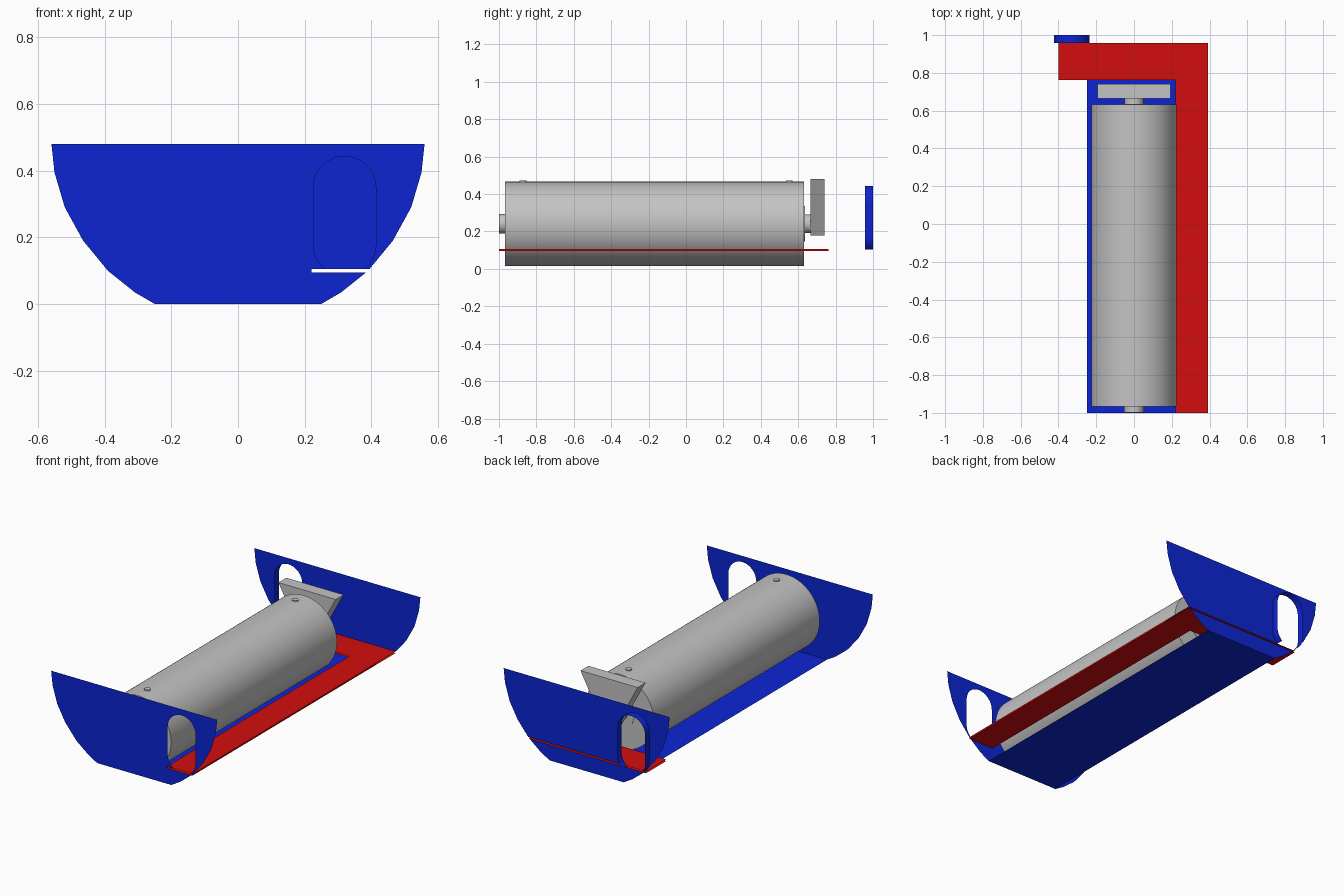
import bpy, bmesh, math
from mathutils import Matrix, Vector

if "Cube" in bpy.data.objects:
    bpy.data.objects.remove(bpy.data.objects["Cube"])


def material(name, rgb):
    m = bpy.data.materials.new(name)
    m.diffuse_color = (*rgb, 1)
    m.use_nodes = True
    m.node_tree.nodes["Principled BSDF"].inputs["Base Color"].default_value = m.diffuse_color
    return m


BLUE = material("hull blue", (0.004, 0.018, 0.65))
RED = material("walkway red", (0.65, 0.004, 0.004))
GREY = material("metal grey", (0.55, 0.55, 0.55))


def make(name, mat, faces):
    """Build a mesh from a list of polygons (lists of 3D points)."""
    bm = bmesh.new()
    for f in faces:
        bm.faces.new([bm.verts.new(p) for p in f])
    bmesh.ops.remove_doubles(bm, verts=bm.verts, dist=1e-5)
    return finish(name, mat, bm)


def finish(name, mat, bm):
    me = bpy.data.meshes.new(name)
    bm.to_mesh(me)
    bm.free()
    me.materials.append(mat)
    ob = bpy.data.objects.new(name, me)
    bpy.context.collection.objects.link(ob)
    return ob


def cylinder(name, radius, start, end, sides=64):
    a, b = Vector(start), Vector(end)
    rot = (b - a).to_track_quat('Z', 'Y').to_matrix().to_4x4()
    bm = bmesh.new()
    bmesh.ops.create_cone(bm, cap_ends=True, segments=sides, radius1=radius,
                          radius2=radius, depth=(b - a).length,
                          matrix=Matrix.Translation((a + b) / 2) @ rot)
    ob = finish(name, GREY, bm)
    bpy.ops.object.select_all(action='DESELECT')
    ob.select_set(True)
    bpy.context.view_layer.objects.active = ob
    bpy.ops.object.shade_smooth_by_angle(angle=math.radians(35))
    return ob


FRONT, BACK = -1.0, 0.957          # y of the end plates
LOW, HIGH = 0.095, 0.105           # walkway bottom and top
SIDE_LOW = [(0.25, 0.0), (0.31, 0.035), (0.385, LOW)]
SIDE_HIGH = [(0.395, HIGH), (0.465, 0.19), (0.52, 0.29), (0.551, 0.395), (0.56, 0.48)]


def mirror(pts):
    return [(-x, z) for x, z in reversed(pts)]


def doorway(cx, r=0.094, z_low=0.178, z_high=0.349, n=16):
    """Rounded doorway cut off at the walkway, from lower left over the top."""
    a = math.asin((HIGH - z_low) / r)
    low_n = 6
    right = [(r * math.cos(a * (1 - i / low_n)), z_low + r * math.sin(a * (1 - i / low_n)))
             for i in range(low_n + 1)]
    arch = [(r * math.cos(math.pi * i / n), z_high + r * math.sin(math.pi * i / n))
            for i in range(n + 1)]
    loop = right + arch + mirror(right)
    return [(cx + x, z) for x, z in reversed(loop)]


def at(y, pts):
    return [(x, y, z) for x, z in pts]


# front end plate with doorway and walkway slot
front = (SIDE_LOW + [(0.22, LOW), (0.22, HIGH)] + doorway(0.32)
         + SIDE_HIGH + mirror(SIDE_HIGH) + mirror(SIDE_LOW))
make("front_end_plate", BLUE, [at(FRONT, front)])

# back end plate, split by the walkway slot
door = doorway(-0.33)
upper = door + SIDE_HIGH + mirror(SIDE_HIGH)
make("back_end_plate", BLUE, [at(BACK, upper), at(BACK, SIDE_LOW + mirror(SIDE_LOW))])

# collar standing out around the back doorway
make("back_doorway_rim", BLUE,
     [[(p[0], BACK, p[1]), (q[0], BACK, q[1]), (q[0], 1, q[1]), (p[0], 1, p[1])]
      for p, q in zip(door, door[1:])])

# floor
make("floor", BLUE, [[(-0.25, FRONT, 0), (0.25, FRONT, 0), (0.25, BACK, 0), (-0.25, BACK, 0)]])

# L-shaped walkway, a hollow sheet open at its ends
XI, XO, YC = 0.22, 0.393, 0.762
walk = []
for z in (LOW, HIGH):
    walk.append([(XI, FRONT, z), (XO, FRONT, z), (XO, YC, z), (XI, YC, z)])
    walk.append([(-0.4, YC, z), (XI, YC, z), (XO, YC, z), (XO, BACK, z), (-0.4, BACK, z)])
for x in (XI, XO):
    walk.append([(x, FRONT, LOW), (x, YC, LOW), (x, YC, HIGH), (x, FRONT, HIGH)])
make("walkway", RED, walk)

# tank with its shafts, collar and top studs
ZC = 0.241
cylinder("tank", 0.225, (0, -0.967, ZC), (0, 0.632, ZC), 96)
cylinder("front_shaft", 0.052, (0, -0.999, ZC), (0, -0.967, ZC), 32)
cylinder("back_shaft", 0.05, (0, 0.632, ZC), (0, 0.67, ZC), 32)
cylinder("shaft_collar", 0.095, (0, 0.632, ZC), (0, 0.635, ZC), 32)
for i, y in enumerate((-0.872, 0.552)):
    cylinder(f"tank_stud_{i + 1}", 0.018, (0, y, 0.45), (0, y, 0.472), 24)

# tapered block on the back shaft
Y0, Y1 = 0.665, 0.741
prof = [(-0.03, 0.178), (0.03, 0.178), (0.193, 0.48), (-0.193, 0.48)]
block = [at(Y0, prof), at(Y1, prof[::-1])]
for p, q in zip(prof, prof[1:] + prof[:1]):
    block.append([(p[0], Y0, p[1]), (p[0], Y1, p[1]), (q[0], Y1, q[1]), (q[0], Y0, q[1])])
make("tapered_block", GREY, block)
